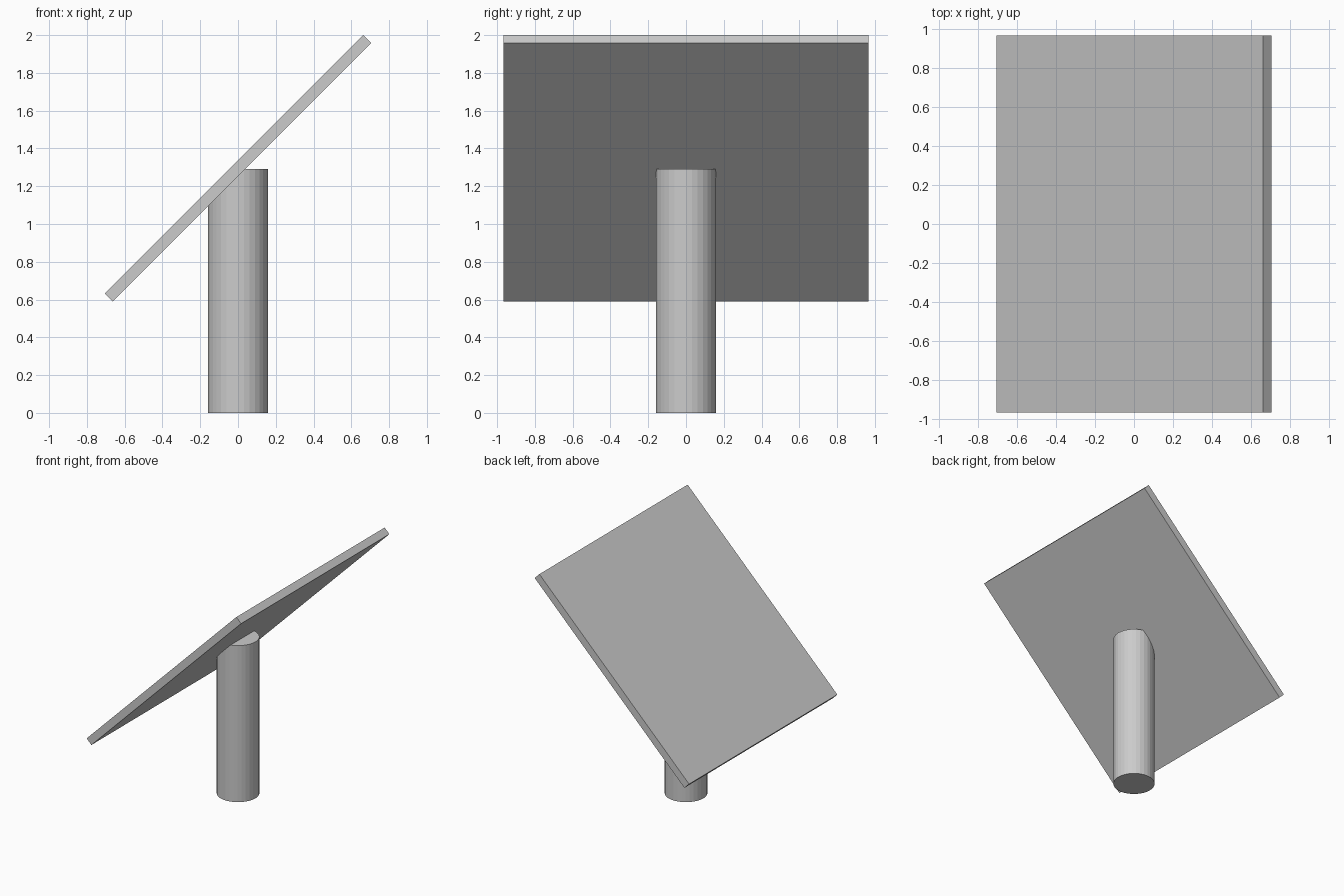
import bpy, bmesh, math
from mathutils import Vector

if "Cube" in bpy.data.objects:
    bpy.data.objects.remove(bpy.data.objects["Cube"])

CENTRE_Z = 1.295      # height of the panel centre and post top
SIDE, THICK = 1.934, 0.061
RADIUS = 0.16

grey = bpy.data.materials.new("light_grey")
grey.diffuse_color = (0.6, 0.6, 0.6, 1)
grey.use_nodes = True
grey.node_tree.nodes["Principled BSDF"].inputs["Base Color"].default_value = grey.diffuse_color


def finish(bm, name):
    mesh = bpy.data.meshes.new(name)
    bm.to_mesh(mesh)
    bm.free()
    mesh.materials.append(grey)
    obj = bpy.data.objects.new(name, mesh)
    bpy.context.collection.objects.link(obj)
    return obj


# Square panel tilted 45 degrees, high on the +x side
bm = bmesh.new()
bmesh.ops.create_cube(bm, size=1)
bmesh.ops.scale(bm, vec=(SIDE, SIDE, THICK), verts=bm.verts)
panel = finish(bm, "tilted_panel")
panel.location = (0, 0, CENTRE_Z)
panel.rotation_euler = (0, -math.pi / 4, 0)

# Round post, sliced to the slope so it ends inside the panel
bm = bmesh.new()
bmesh.ops.create_cone(bm, cap_ends=True, segments=32, radius1=RADIUS,
                      radius2=RADIUS, depth=CENTRE_Z - 0.003)
bmesh.ops.translate(bm, vec=(0, 0, (CENTRE_Z - 0.003) / 2), verts=bm.verts)
normal = Vector((-1, 0, 1)).normalized()
cut_point = Vector((0, 0, CENTRE_Z)) - normal * (THICK / 2 - 0.008)
cut = bmesh.ops.bisect_plane(bm, geom=bm.verts[:] + bm.edges[:] + bm.faces[:],
                             plane_co=cut_point, plane_no=normal, clear_outer=True)
bmesh.ops.holes_fill(bm, edges=[e for e in bm.edges if e.is_boundary])
bmesh.ops.recalc_face_normals(bm, faces=bm.faces)
finish(bm, "support_post")
